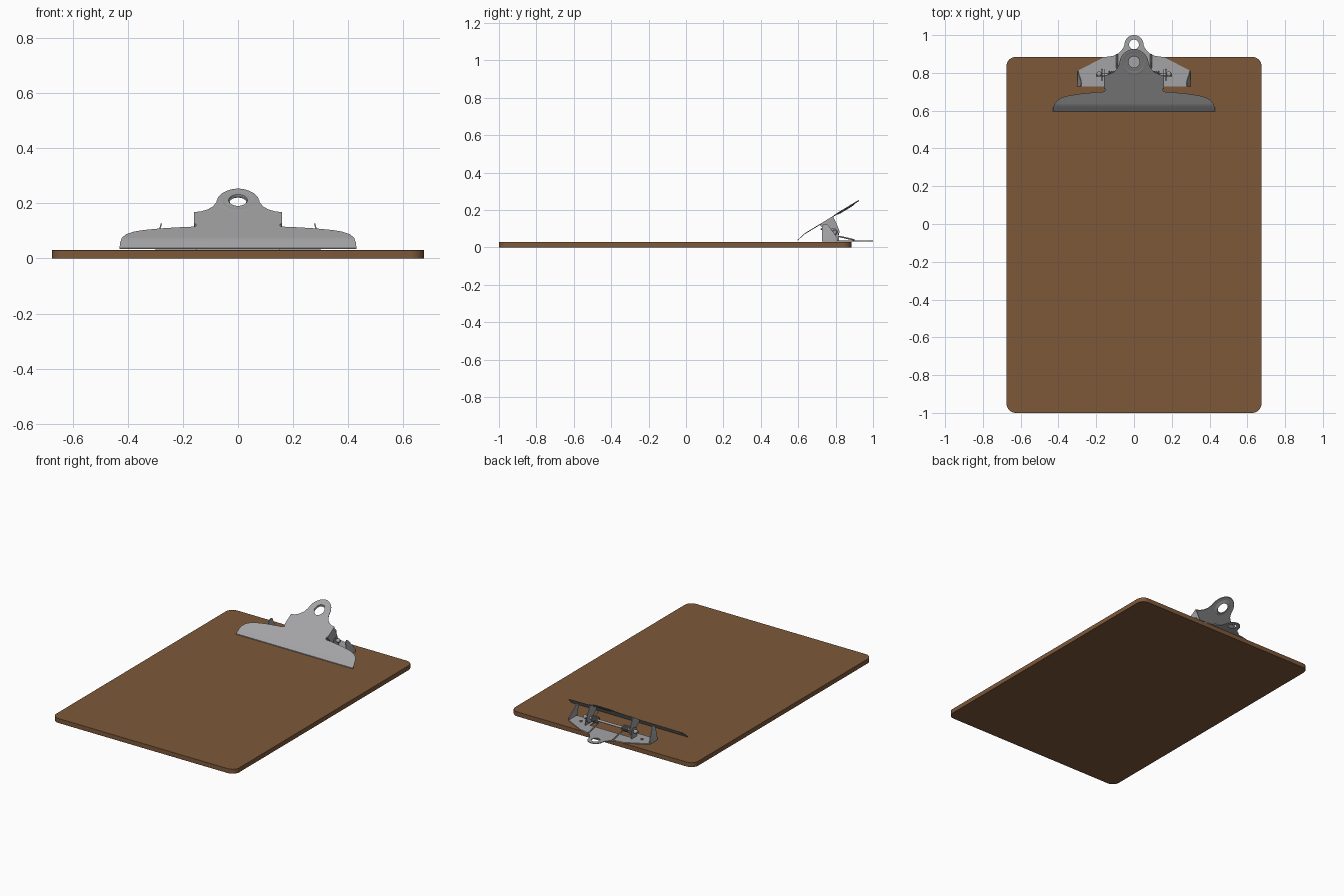
import bpy, bmesh, math
from mathutils import Vector

if "Cube" in bpy.data.objects:
    bpy.data.objects.remove(bpy.data.objects["Cube"])


def material(name, rgb):
    m = bpy.data.materials.new(name)
    m.diffuse_color = (*rgb, 1)
    m.use_nodes = True
    m.node_tree.nodes["Principled BSDF"].inputs["Base Color"].default_value = m.diffuse_color
    return m


BROWN = material("brown hardboard", (0.205, 0.098, 0.042))
STEEL = material("grey steel", (0.37, 0.37, 0.38))


def finish(name, mesh, mat, angle=35):
    ob = bpy.data.objects.new(name, mesh)
    bpy.context.collection.objects.link(ob)
    mesh.materials.clear()
    mesh.materials.append(mat)
    bpy.ops.object.select_all(action='DESELECT')
    ob.select_set(True)
    bpy.context.view_layer.objects.active = ob
    bpy.ops.object.shade_smooth_by_angle(angle=math.radians(angle))
    return ob


def curve_mesh(loops, dims='2D', extrude=0, bevel=0, cyclic=True):
    """Mesh from poly curves: filled plate (2D) or round wire (3D)."""
    cu = bpy.data.curves.new("profile", 'CURVE')
    cu.dimensions = dims
    if dims == '2D':
        cu.fill_mode = 'BOTH'
    cu.extrude, cu.bevel_depth, cu.bevel_resolution = extrude, bevel, 2
    cu.use_fill_caps = bevel > 0
    for pts in loops:
        sp = cu.splines.new('POLY')
        sp.points.add(len(pts) - 1)
        for p, c in zip(sp.points, pts):
            p.co = (c[0], c[1], c[2] if len(c) > 2 else 0, 1)
        sp.use_cyclic_u = cyclic
    tmp = bpy.data.objects.new("tmp", cu)
    bpy.context.collection.objects.link(tmp)
    dg = bpy.context.evaluated_depsgraph_get()
    me = bpy.data.meshes.new_from_object(tmp.evaluated_get(dg))
    bpy.data.objects.remove(tmp)
    return me


def plate(name, loops, thick, warp, mat=STEEL, creases=()):
    """Sheet cut from flat outlines, then bent by warp(x, y, z)."""
    me = curve_mesh(loops, extrude=thick / 2)
    bm = bmesh.new()
    bm.from_mesh(me)
    bmesh.ops.remove_doubles(bm, verts=bm.verts, dist=1e-5)
    for y in creases:
        bmesh.ops.bisect_plane(bm, geom=bm.verts[:] + bm.edges[:] + bm.faces[:],
                               plane_co=(0, y, 0), plane_no=(0, 1, 0))
    for v in bm.verts:
        v.co = Vector(warp(*v.co))
    bmesh.ops.recalc_face_normals(bm, faces=bm.faces)
    bm.to_mesh(me)
    bm.free()
    return finish(name, me, mat)


def arc(cx, cy, r, a0, a1, n):
    return [(cx + r * math.cos(math.radians(a0 + (a1 - a0) * i / n)),
             cy + r * math.sin(math.radians(a0 + (a1 - a0) * i / n))) for i in range(n + 1)]


def mirrored(half):
    return half + [(-x, y) for x, y in reversed(half) if abs(x) > 1e-6]


def wire(name, pts, r):
    return finish(name, curve_mesh([pts], '3D', bevel=r, cyclic=False), STEEL, 60)


# Board with rounded corners and softened edges
W, Y0, Y1, R = 0.675, -1.0, 0.885, 0.05
outline = (arc(W - R, Y1 - R, R, 90, 0, 8)[::-1] + arc(-W + R, Y1 - R, R, 90, 180, 8)
           + arc(-W + R, Y0 + R, R, 180, 270, 8) + arc(W - R, Y0 + R, R, 270, 360, 8))
board = plate("board", [outline], 0.03, lambda x, y, z: (x, y, z + 0.015), BROWN)
bev = board.modifiers.new("soft edge", 'BEVEL')
bev.width, bev.segments, bev.limit_method = 0.008, 3, 'ANGLE'
bev.angle_limit = math.radians(50)


# Lever: wide jaw with a bent lip, shoulders and a rounded thumb tab
def lever_z(y):
    return 0.036 + (y - 0.595) * 0.97 if y < 0.63 else 0.07 + (y - 0.63) * 0.61


half = [(0.43, 0.595), (0.428, 0.615), (0.42, 0.637), (0.405, 0.656), (0.38, 0.67),
        (0.345, 0.68), (0.28, 0.69), (0.20, 0.698), (0.165, 0.70), (0.153, 0.704), (0.153, 0.715),
        (0.16, 0.722), (0.16, 0.787), (0.135, 0.791), (0.11, 0.803), (0.09, 0.822),
        (0.079, 0.845)] + arc(0, 0.848, 0.077, 10, 90, 9)
half[-1] = (0, 0.925)
plate("lever", [mirrored(half), arc(0, 0.858, 0.034, 0, 348.75, 31)], 0.005,
      lambda x, y, z: (x, y, lever_z(y) + z), creases=(0.63,))

# Pressed rim round the thumb hole (lathed dish set in the lever slope)
bm = bmesh.new()
prof = [(0.068, 0.003), (0.056, 0.001), (0.043, -0.006), (0.032, -0.008), (0.030, -0.004),
        (0.042, -0.001), (0.056, 0.005)]
N = 32
rings = [[bm.verts.new((r * math.cos(k * math.tau / N), 0.858 + r * math.sin(k * math.tau / N),
                        lever_z(0.858 + r * math.sin(k * math.tau / N)) + h)) for k in range(N)]
         for r, h in prof]
for a, b in zip(rings, rings[1:] + rings[:1]):
    for k in range(N):
        bm.faces.new((a[k], a[(k + 1) % N], b[(k + 1) % N], b[k]))
bmesh.ops.recalc_face_normals(bm, faces=bm.faces)
me = bpy.data.meshes.new("thumb_hole_rim")
bm.to_mesh(me)
bm.free()
finish("thumb_hole_rim", me, STEEL)

# Base plate with hanging loop
half = [(0.30, 0.728), (0.30, 0.81), (0.16, 0.883), (0.11, 0.89), (0.08, 0.905),
        (0.058, 0.93)] + arc(0, 0.95, 0.05, 0, 90, 8)
half[-1] = (0, 1.0)
half = [(0.15, 0.80), (0.15, 0.728)] + half
plate("base_plate", [mirrored(half), arc(0, 0.95, 0.026, 0, 345, 23)], 0.005,
      lambda x, y, z: (x, y, z + 0.0335))

ear = [(0.727, 0.033), (0.727, 0.112), (0.733, 0.121), (0.745, 0.126), (0.757, 0.122),
       (0.768, 0.108), (0.81, 0.05), (0.81, 0.033)]
flap = [(0.715, 0.12), (0.787, 0.164), (0.80, 0.138), (0.82, 0.09), (0.819, 0.068),
        (0.806, 0.052), (0.785, 0.047), (0.765, 0.056), (0.75, 0.085)]
bracket = [(0.76, 0.033), (0.765, 0.085), (0.778, 0.1), (0.80, 0.1), (0.813, 0.085), (0.82, 0.033)]
AY, AZ = 0.79, 0.08
for s, side in ((-1, "left"), (1, "right")):
    # Base ears leaning inward, lever cheeks, and pivot brackets
    plate("base_ear_" + side, [ear], 0.005,
          lambda a, b, c: (s * (0.2975 - max(0, b - 0.05) * 0.25) + c, a, b))
    plate("lever_cheek_" + side, [flap], 0.005, lambda a, b, c: (s * 0.1575 + c, a, b))
    plate("pivot_bracket_" + side, [bracket], 0.005, lambda a, b, c: (s * 0.17 + c, a, b))
    # Pivot end knob and base rivet
    bpy.ops.mesh.primitive_uv_sphere_add(segments=16, ring_count=8, radius=0.014,
                                         location=(s * 0.185, AY + 0.004, AZ))
    k = bpy.context.object
    k.name = "pivot_knob_" + side
    k.data.materials.append(STEEL)
    bpy.ops.object.shade_smooth()
    bpy.ops.mesh.primitive_cylinder_add(vertices=16, radius=0.009, depth=0.008,
                                        location=(s * 0.225, 0.785, 0.038))
    rv = bpy.context.object
    rv.name = "rivet_" + side
    rv.data.materials.append(STEEL)
    # Coil spring with one arm on the base and one under the lever
    turns, per = 4, 14
    coil = []
    for i in range(turns * per + 1):
        t = math.tau * i / per
        coil.append((s * (0.09 + 0.05 * i / (turns * per)), AY + 0.018 * math.sin(t),
                     AZ - 0.018 * math.cos(t)))
    coil = [(s * 0.09, 0.90, 0.04), (s * 0.09, 0.83, 0.056)] + coil + [(s * 0.14, 0.72, 0.10)]
    wire("spring_" + side, coil, 0.004)

# Pivot rod
wire("pivot_rod", [(-0.2, AY, AZ), (0.2, AY, AZ)], 0.008)
